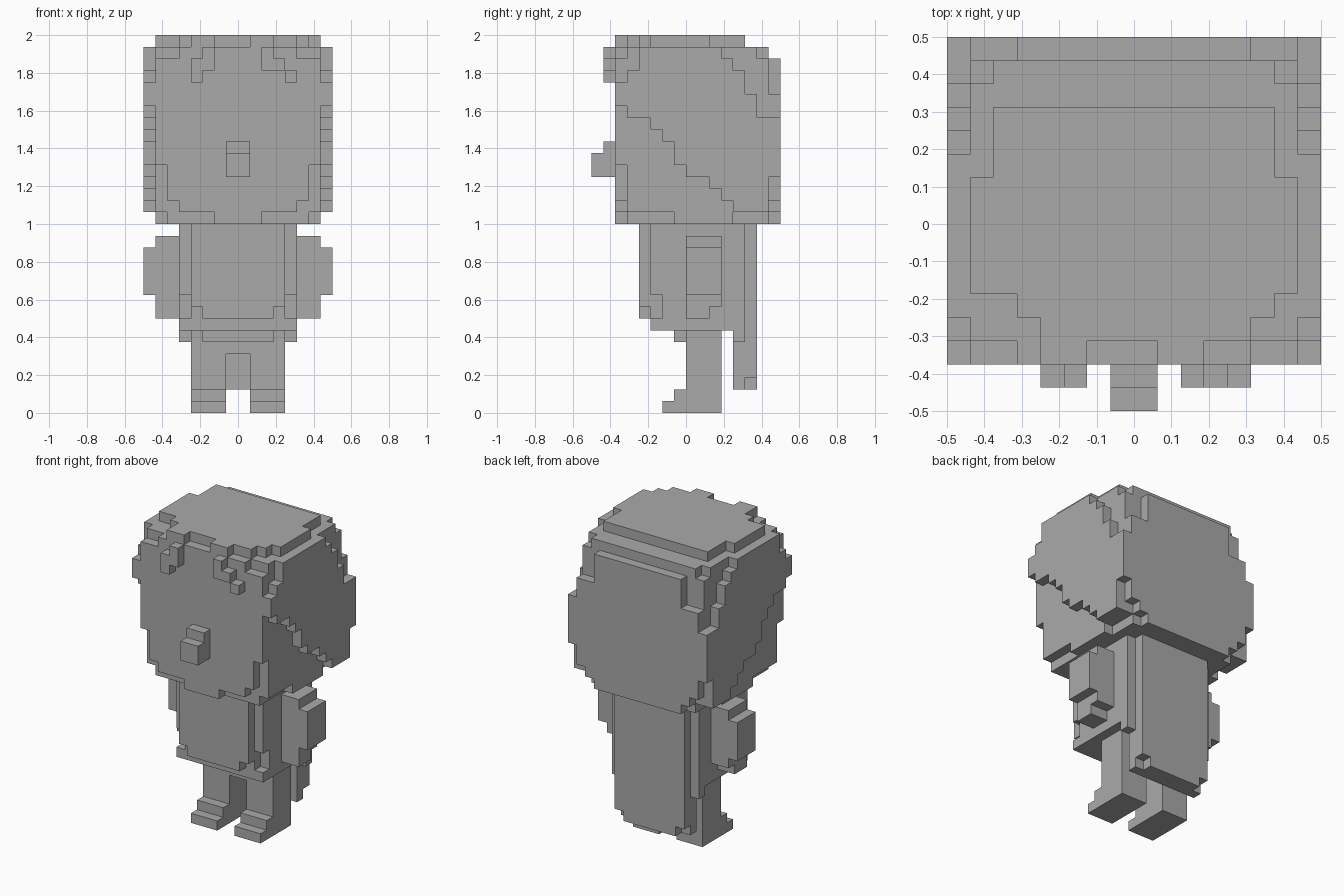
import bpy
import bmesh
from mathutils import Vector

UNIT = 1 / 16  # edge length of one block

cube = bpy.data.objects.get("Cube")
if cube:
    bpy.data.objects.remove(cube, do_unlink=True)

grey = bpy.data.materials.new("plain_grey")
grey.use_nodes = True
tone = (0.4, 0.4, 0.4, 1)
grey.diffuse_color = tone
grey.node_tree.nodes["Principled BSDF"].inputs["Base Color"].default_value = tone


def block(x, y, z):
    """Set of grid cells filling a box; each argument is a (low, high) pair."""
    return {(i, j, k) for i in range(*x) for j in range(*y) for k in range(*z)}


def both(x, y, z):
    """A block and its mirror image across x."""
    return block(x, y, z) | block((-x[1], -x[0]), y, z)


def skin(name, cells):
    """Make a stepped solid from the outside faces of a set of cells."""
    bm = bmesh.new()
    for cell in cells:
        for axis in range(3):
            for side in (0, 1):
                near = list(cell)
                near[axis] += 2 * side - 1
                if tuple(near) in cells:
                    continue
                u, v = (axis + 1) % 3, (axis + 2) % 3
                ring = []
                for a, b in ((0, 0), (1, 0), (1, 1), (0, 1)):
                    p = Vector(cell)
                    p[axis] += side
                    p[u] += a
                    p[v] += b
                    ring.append(bm.verts.new(p * UNIT))
                bm.faces.new(ring if side else ring[::-1])
    bmesh.ops.remove_doubles(bm, verts=bm.verts, dist=UNIT / 10)
    bmesh.ops.dissolve_limit(bm, angle_limit=0.01, verts=bm.verts, edges=bm.edges)
    mesh = bpy.data.meshes.new(name)
    bm.to_mesh(mesh)
    bm.free()
    mesh.materials.append(grey)
    obj = bpy.data.objects.new(name, mesh)
    bpy.context.collection.objects.link(obj)
    return obj


BOTTOM, TOP = 16, 32
FRONT, BACK = (-6, -5), (7, 8)
SIDE = (7, 8)

# Head: a full block, carved in steps
head = block((-8, 8), (-6, 8), (BOTTOM, TOP))

# Hair side panels: upper edge
for y, z in (((-6, 8), 31), ((3, 8), 30), ((4, 8), 29), ((5, 8), 27),
             ((6, 8), 25), ((-6, -4), 29), (FRONT, 28)):
    head -= both(SIDE, y, (z, TOP))

# Hair side panels: slanting lower edge
for y, z in ((FRONT, 26), ((-5, -3), 25), ((-3, -2), 24), ((-2, -1), 23),
             ((-1, 0), 21), ((0, 2), 20), ((2, 3), 19), ((3, 4), 18),
             ((4, 8), 17), (BACK, 20)):
    head -= both(SIDE, y, (BOTTOM, z))

# Rounded upper corners
for x, y, z in (((6, 7), (2, 8), 31), ((6, 7), (6, 8), 30),
                ((5, 7), FRONT, 30), ((5, 8), BACK, 27),
                ((0, 8), (5, 8), 31), ((0, 8), BACK, 30)):
    head -= both(x, y, (z, TOP))

# Rounded lower corners
for x, y, z in (((6, 7), FRONT, 21), ((5, 7), FRONT, 18), ((2, 7), FRONT, 17),
                ((6, 7), (-5, -1), 17), ((6, 7), (4, 8), 17),
                ((6, 7), BACK, 18), ((5, 7), BACK, 17)):
    head -= both(x, y, (BOTTOM, z))

# Uneven hairline on the crown
for x, y in (((6, 7), (-4, -3)), ((5, 7), (-5, -4)), ((3, 7), FRONT),
             ((-2, 1), FRONT), ((-7, -4), (-6, -4)), ((-7, -5), (-4, -3))):
    head -= block(x, y, (31, TOP))
skin("head", head)

# Hair fringe and nose
LOCK = (-7, -6)
skin("right_fringe", block((-4, -3), LOCK, (28, 30)) | block((-3, -2), LOCK, (29, 31)))
skin("left_fringe", block((2, 3), LOCK, (29, 31)) | block((3, 4), LOCK, (29, 30))
     | block((4, 5), LOCK, (28, 29)))
skin("nose", block((-1, 1), LOCK, (20, 23)) | block((-1, 1), (-8, -7), (20, 22)))

# Torso, stepped in at the chest edge and the hips
torso = block((-5, 5), (-3, 4), (7, 16)) | block((-4, 4), (-4, -3), (9, 16))
torso |= block((-3, 3), (-4, -3), (8, 9)) | block((-3, 3), (-1, 3), (6, 7))
torso |= block((-1, 1), (0, 3), (5, 6))
torso -= both((4, 5), (-3, -2), (8, 10))
skin("torso", torso)

# Cape
cape = block((-5, 5), (4, 5), (6, 16)) | block((-4, 4), (4, 6), (2, 16))
cape -= both((3, 4), (5, 6), (2, 3))
skin("cape", cape)

# Arms and legs
arm = block((5, 7), (0, 3), (8, 15)) | block((7, 8), (0, 3), (10, 14))
arm -= block((5, 7), (2, 3), (8, 9))
leg = block((1, 4), (0, 3), (0, 7))
leg |= block((1, 4), (-1, 0), (0, 2)) | block((1, 4), (-2, -1), (0, 1))
for name, limb in (("arm", arm), ("leg", leg)):
    skin("left_" + name, limb)
    skin("right_" + name, {(-1 - i, j, k) for i, j, k in limb})
